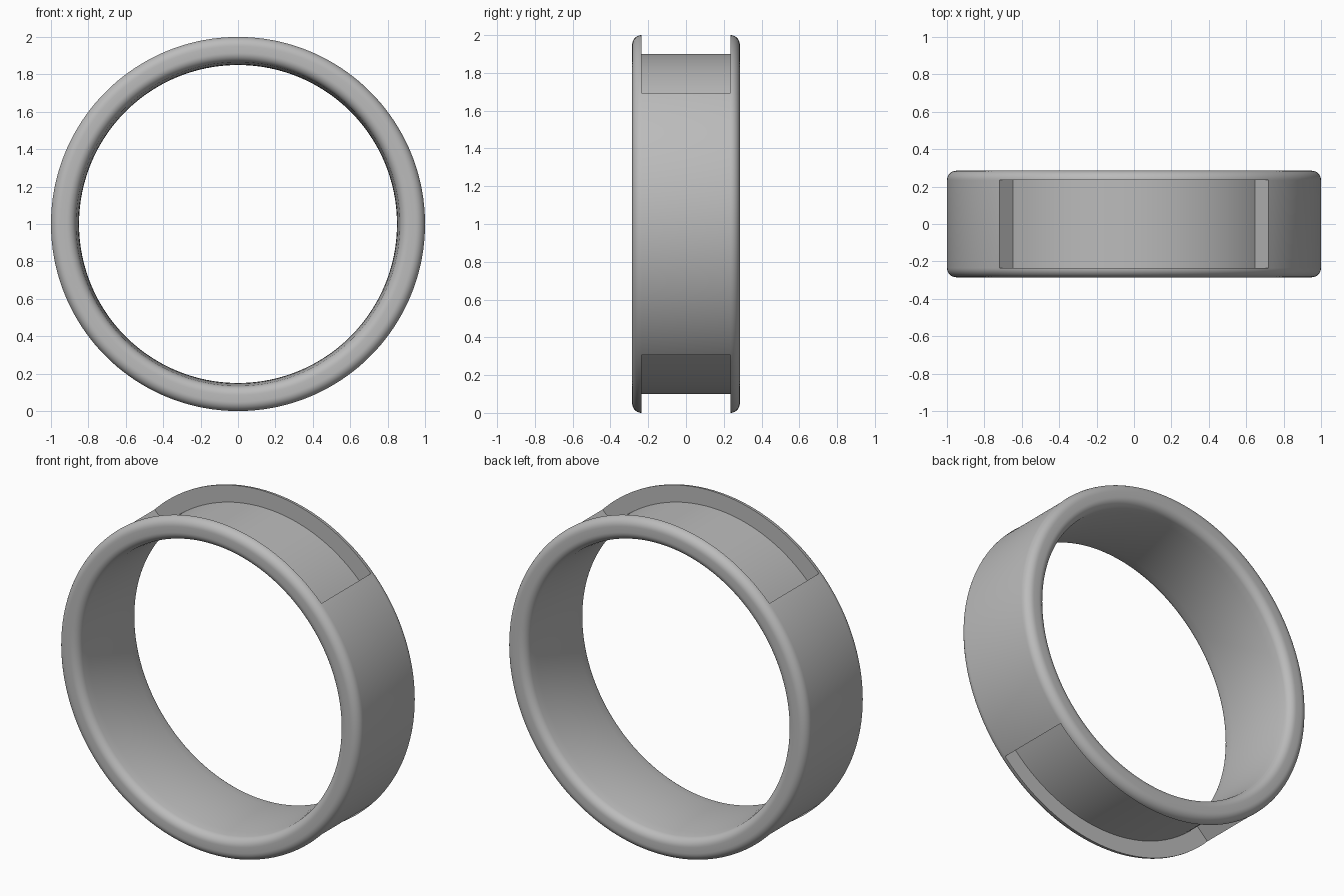
import bpy, bmesh, math
from mathutils import Matrix

cube = bpy.data.objects.get("Cube")
if cube:
    bpy.data.objects.remove(cube)

SEGMENTS = 180
HALF_WIDTH, FILLET = 0.285, 0.05
FLAT = HALF_WIDTH - FILLET
OUTER, INNER, FLOOR = 1.0, 0.85, 0.9
RECESS_ANGLE = math.radians(46)

metal = bpy.data.materials.new("grey metal")
metal.use_nodes = True
grey = (0.5, 0.5, 0.5, 1)
metal.diffuse_color = grey
metal.node_tree.nodes["Principled BSDF"].inputs["Base Color"].default_value = grey


def arc(cy, cr, radius, start, end, steps):
    """Points (y, r) of an arc in the band's cross-section."""
    angles = [math.radians(start + (end - start) * i / steps) for i in range(steps + 1)]
    return [(cy + radius * math.cos(a), cr + radius * math.sin(a)) for a in angles]


# Half of the cross-section: outer fillet, side, inner fillet, gently domed bore
half = arc(FLAT, OUTER - FILLET, FILLET, 90, 0, 8)
half += arc(FLAT, INNER + 0.015 + FILLET, FILLET, 0, -80, 8)
edge_y, edge_r = half[-1]
half += [(edge_y * t, INNER + (edge_r - INNER) * t * t) for t in (0.8, 0.6, 0.4, 0.2)]
profile = half + [(0, INNER)] + [(-y, r) for y, r in reversed(half)]

# Revolve the closed cross-section about the y axis
bm = bmesh.new()
rings = []
for i in range(SEGMENTS):
    a = math.tau * i / SEGMENTS
    rings.append([bm.verts.new((r * math.sin(a), y, r * math.cos(a))) for y, r in profile])
for i, ring in enumerate(rings):
    following = rings[(i + 1) % SEGMENTS]
    for j in range(len(profile)):
        k = (j + 1) % len(profile)
        bm.faces.new((ring[j], ring[k], following[k], following[j]))
bmesh.ops.recalc_face_normals(bm, faces=bm.faces)

# Sink the top and bottom recesses into the outer wall
sunk = []
for f in bm.faces:
    c = f.calc_center_median()
    on_wall = all(abs(v.co.y) < FLAT + 0.001 and math.hypot(v.co.x, v.co.z) > 0.99 for v in f.verts)
    if on_wall and math.atan2(abs(c.x), abs(c.z)) < RECESS_ANGLE:
        sunk.append(f)
result = bmesh.ops.extrude_face_region(bm, geom=sunk)
bmesh.ops.delete(bm, geom=[f for f in sunk if f.is_valid], context="FACES")
new_verts = [g for g in result["geom"] if isinstance(g, bmesh.types.BMVert)]
bmesh.ops.scale(bm, vec=(FLOOR, 1, FLOOR), verts=new_verts)
bmesh.ops.recalc_face_normals(bm, faces=bm.faces)

# Stand the band on the ground
bmesh.ops.transform(bm, matrix=Matrix.Translation((0, 0, OUTER)), verts=bm.verts)
mesh = bpy.data.meshes.new("ring_band")
bm.to_mesh(mesh)
bm.free()
mesh.materials.append(metal)
band = bpy.data.objects.new("ring_band", mesh)
bpy.context.collection.objects.link(band)
bpy.ops.object.select_all(action="DESELECT")
band.select_set(True)
bpy.context.view_layer.objects.active = band
bpy.ops.object.shade_smooth_by_angle(angle=math.radians(30))
